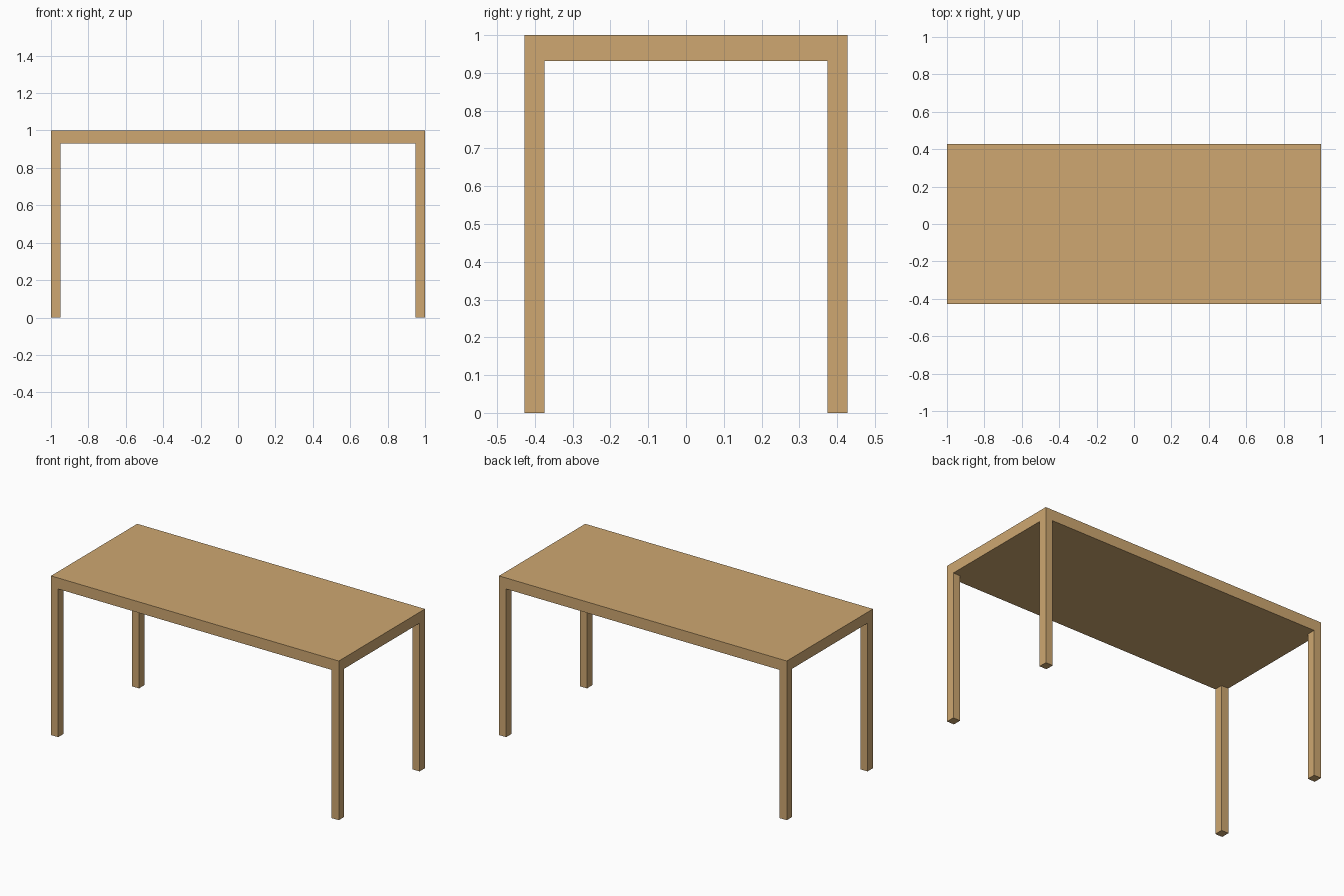
import bpy

if "Cube" in bpy.data.objects:
    bpy.data.objects.remove(bpy.data.objects["Cube"])

W, D, H = 2.0, 0.856, 1.0      # overall size
TOP = 0.069                    # slab thickness
LX, LY = 0.05, 0.054           # leg section

wood = bpy.data.materials.new("light_wood")
wood.diffuse_color = (0.62, 0.39, 0.165, 1)
wood.use_nodes = True
wood.node_tree.nodes["Principled BSDF"].inputs["Base Color"].default_value = wood.diffuse_color


def box(name, size, centre):
    bpy.ops.mesh.primitive_cube_add(size=1, location=centre)
    ob = bpy.context.object
    ob.name = name
    ob.scale = size
    bpy.ops.object.transform_apply(location=False, rotation=False, scale=True)
    ob.data.materials.append(wood)
    return ob


# Table top
box("table_top", (W, D, TOP), (0, 0, H - TOP / 2))

# Four legs flush with the corners
leg_h = H - TOP
for sx, side in ((-1, "left"), (1, "right")):
    for sy, end in ((-1, "front"), (1, "back")):
        box(f"{end}_{side}_leg", (LX, LY, leg_h),
            (sx * (W - LX) / 2, sy * (D - LY) / 2, leg_h / 2))
